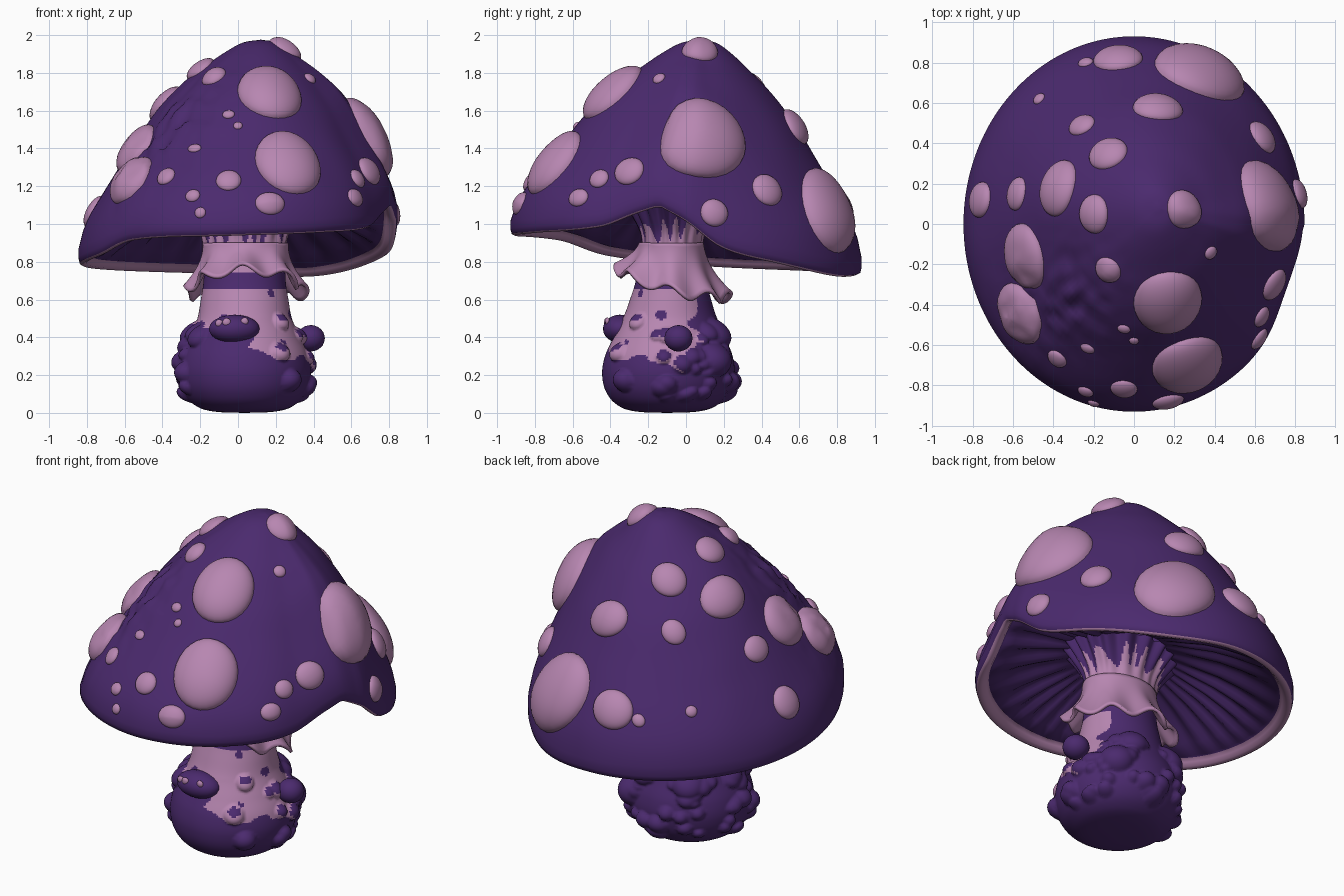
import bpy, bmesh, random
from math import sin, cos, pi, tau, sqrt, exp, degrees, atan2
from mathutils import Vector, noise
from mathutils.bvhtree import BVHTree

random.seed(4)
if "Cube" in bpy.data.objects:
    bpy.data.objects.remove(bpy.data.objects["Cube"])


def material(name, rgb):
    m = bpy.data.materials.new(name)
    m.use_nodes = True
    m.diffuse_color = (*rgb, 1)
    m.node_tree.nodes["Principled BSDF"].inputs["Base Color"].default_value = (*rgb, 1)
    return m


PURPLE = material("deep purple", (0.070, 0.023, 0.156))
PINK = material("dusty pink", (0.475, 0.240, 0.440))


def finish(name, bm, mats):
    me = bpy.data.meshes.new(name)
    bm.to_mesh(me)
    for p in me.polygons:
        p.use_smooth = True
    for m in mats:
        me.materials.append(m)
    ob = bpy.data.objects.new(name, me)
    bpy.context.collection.objects.link(ob)
    return ob


def loft(rows, seg, point, rule=None):
    """Skin of rings; point(row, angle) gives positions, rule(row, centre) the colour."""
    bm = bmesh.new()
    grid = [[bm.verts.new(point(r, tau * j / seg)) for j in range(seg)] for r in range(rows)]
    for r in range(rows - 1):
        for j in range(seg):
            k = (j + 1) % seg
            f = bm.faces.new((grid[r][j], grid[r + 1][j], grid[r + 1][k], grid[r][k]))
            if rule:
                f.material_index = rule(r, f.calc_center_median())
    bmesh.ops.remove_doubles(bm, verts=bm.verts, dist=0.0004)
    bmesh.ops.recalc_face_normals(bm, faces=bm.faces)
    return bm


def interp(table, x):
    """Smooth curve through (x, value) pairs."""
    for i in range(len(table) - 1):
        (x0, y0), (x1, y1) = table[i], table[i + 1]
        if x <= x1:
            xp, yp = table[max(i - 1, 0)]
            xn, yn = table[min(i + 2, len(table) - 1)]
            m0, m1 = (y1 - yp) / (x1 - xp), (yn - y0) / (xn - x0)
            s, d = (x - x0) / (x1 - x0), x1 - x0
            return ((1 + 2 * s) * (1 - s) ** 2 * y0 + s * (1 - s) ** 2 * d * m0
                    + s * s * (3 - 2 * s) * y1 + s * s * (s - 1) * d * m1)
    return table[-1][1]


# Cap: dome over a wavy rim, rolled lip and ribbed gills
RIM = [(-9, 1.11), (0, 1.03), (12, .89), (30, .815), (60, .74), (90, .75), (150, .775), (180, .8),
       (208, .85), (228, .93), (270, .955), (300, .97), (330, 1.0), (343, 1.07), (351, 1.11)]
DOME = [(0, 1), (.1, .985), (.2, .935), (.3, .87), (.4, .8), (.5, .715), (.6, .62),
        (.7, .505), (.8, .385), (.9, .26), (.97, .15), (1, .06)]
LIP = [(1.0, .02), (.992, -.008), (.975, -.016), (.95, -.008), (.93, .01), (.915, .03)]
GILLS = [(.9, .05), (.82, .22), (.7, .45), (.58, .64), (.46, .78), (.36, .9), (.27, 1)]
N_DOME = 41


def cap_point(r, a):
    d = degrees(a)
    rim = interp(RIM, d if d <= 351 else d - 360)
    if r < N_DOME:
        t = r / (N_DOME - 1)
        z = rim + (1.975 - rim) * interp(DOME, t)
        cx, cy = .12 * (1 - t), .08 * (1 - t)
    elif r < N_DOME + len(LIP):
        t, dz = LIP[r - N_DOME]
        z, cx, cy = rim + dz, 0, 0
    else:
        t, g = GILLS[r - N_DOME - len(LIP)]
        z = rim + .02 + (1.1 - rim) * g + .018 * sin(30 * a + 3 * sin(4 * a)) * sin(pi * g)
        cx, cy = .04 * (1 - t), -.07 * (1 - t)
    # the edge is drawn in beside the arch
    dent = .04 * t * exp(-((d - 338) / 16) ** 2)
    p = Vector((cx + (.845 - dent) * t * cos(a), cy + .93 * t * sin(a), z))
    if r < N_DOME:
        # gnarled patch on the front right shoulder, fuller sides
        w = exp(-((p.x + .4) ** 2 + (p.y + .4) ** 2) / .06)
        p.z += .05 * w * noise.noise(p * 13) + .012 * t * noise.noise(p * 4)
        p.z += .09 * exp(-((p.x - .63) ** 2 + (p.y - .1) ** 2) / .05) * (1 - t ** 6)
        p.z += .04 * exp(-((p.x + .38) ** 2 + (p.y - .12) ** 2) / .06) * (1 - t ** 6)
    return p


def cap_rule(r, c):
    return int(N_DOME < r < N_DOME + len(LIP) - 1)


cap_bm = loft(N_DOME + len(LIP) + len(GILLS), 176, cap_point, cap_rule)
tree = BVHTree.FromBMesh(cap_bm)
finish("cap", cap_bm, [PURPLE, PINK])

# Raised spots: (projection side, across, up, half width, half height)
RAYS = {"front": lambda u, v: ((u, -3, v), (0, 1, 0)),
        "side": lambda u, v: ((3, u, v), (-1, 0, 0)),
        "top": lambda u, v: ((u, v, 4), (0, 0, -1))}
SPOTS = {
    "front": [(.17, 1.7, .18, .2), (.27, 1.325, .185, .205), (-.05, 1.23, .067, .065), (.17, 1.11, .08, .065),
              (-.38, 1.25, .053, .053), (-.24, 1.15, .04, .037), (-.2, 1.06, .03, .03),
              (-.23, 1.4, .037, .028), (-.05, 1.58, .033, .028), (0, 1.52, .024, .024), (.38, 1.77, .035, .035)],
    "side": [(.08, 1.46, .265, .235), (-.3, 1.28, .085, .08), (-.46, 1.24, .055, .053), (-.57, 1.14, .06, .05),
             (.43, 1.18, .09, .09), (.15, 1.06, .075, .075)],
    "top": [(.25, .07, .1, .105), (.12, .58, .13, .105), (-.08, .82, .125, .11), (-.13, .35, .105, .095),
            (-.26, .49, .075, .065), (-.2, .05, .085, .1), (-.38, .18, .12, .15), (-.58, .15, .075, .085),
            (-.76, .12, .095, .09), (-.54, -.16, .15, .165), (-.57, -.45, .15, .165), (-.13, -.23, .07, .07),
            (.335, .755, .265, .22), (-.24, .8, .04, .035), (-.47, .62, .033, .033)]}


def spot_on_cap(side, u, v, ru, rv):
    o, d = RAYS[side](u, v)
    c, n, _, _ = tree.ray_cast(Vector(o), Vector(d))
    up = Vector((0, 1, 0)) if side == "top" else Vector((0, 0, 1))
    ax = up.cross(n).normalized()
    ay = n.cross(ax)
    height = .4 * min(ru, rv) + .006

    def dome(r, a):
        s = sin(r / 10 * pi / 2)
        q = tree.find_nearest(c + ax * (ru * s * cos(a)) + ay * (rv * s * sin(a)))[0]
        return q + n * (height * sqrt(max(0, 1 - s * s)) - .004 * (r == 10))
    bm = loft(11, 28, dome)
    bm.normal_update()
    if sum((f.normal * f.calc_area() for f in bm.faces), Vector()).dot(n) < 0:
        bmesh.ops.reverse_faces(bm, faces=bm.faces)
    finish("cap_spot", bm, [PINK])


for side, spots in SPOTS.items():
    for s in spots:
        spot_on_cap(side, *s)

# Stem: warty bulb, narrow neck, flare into the gills
STEM = [(0, 0), (.004, .14), (.03, .245), (.1, .32), (.2, .35), (.3, .338), (.4, .295), (.5, .25),
        (.6, .225), (.7, .205), (.85, .195), (.95, .205), (1.03, .245), (1.13, .31)]
ROWS = 120


def stem_axis(z):
    return .035, -.1 + .03 * min(z, 1)


# Low lumps, raised out of the bulb's own surface, mostly at the back
LUMPS = [(Vector((.22, -.35, .32)), .05), (Vector((.28, -.33, .17)), .055), (Vector((-.23, -.26, .42)), .065),
         (Vector((.22, -.25, .48)), .045), (Vector((-.27, -.08, .43)), .065), (Vector((.24, .14, .28)), .085),
         (Vector((-.12, .15, .41)), .08), (Vector((.14, .14, .41)), .08)]
for i in range(60):
    a, z = random.uniform(-.25, pi + .4), random.uniform(.06, .44)
    cx, cy = stem_axis(z)
    rad = interp(STEM, z)
    LUMPS.append((Vector((cx + rad * cos(a), cy + rad * sin(a), z)), random.uniform(.03, .055)))


def stem_point(r, a):
    t = r / (ROWS - 1)
    z = 1.13 * t ** 1.25
    rad = max(0, interp(STEM, z))
    cx, cy = stem_axis(z)
    if z > .85:
        rad *= 1 + .06 * sin(18 * a + sin(3 * a)) * (z - .85) / .2
    k = min(1, max(0, (z - .5) / .4))
    p = Vector((cx + rad * (1 + .12 * k) * cos(a), cy + rad * (1 - .18 * k) * sin(a), z))
    if .02 < z < .6:
        push = max(.85 * s * max(0, 1 - ((p - c).length / (1.15 * s)) ** 2) ** .7 for c, s in LUMPS)
        p += Vector((cos(a), sin(a), 0)) * push
    return p


def stem_rule(r, c):
    n = noise.noise(c * 7)
    if c.z > .85:
        a = atan2(c.y + .07, c.x - .035)
        return int(c.z < .975 + .045 * sin(a) + .06 * sin(16 * a + 2 * sin(5 * a)))
    if .655 < c.z < .74 or any((c - p).length < s for p, s in LUMPS):
        return 0
    edge = .4 - .38 * c.x + .1 * n
    return int(c.z > edge and c.y < .03 + .1 * n and noise.noise(c * 9 + Vector((5, 2, 1))) < .45)


finish("stem", loft(ROWS, 170, stem_point, stem_rule), [PURPLE, PINK])


# Ruffled collar, higher at the front
def collar_point(r, a):
    t = r / 14
    ruffle = .6 * sin(8 * a + .6) + .4 * sin(5 * a)
    rad = .193 + .105 * t ** 2 + .026 * ruffle * t * t
    end = .665 - .075 * sin(a) + .028 * sin(8 * a + 2) - .02 * cos(2 * a)
    return Vector((.04 + (1.13 - .08 * t) * rad * cos(a), -.078 + rad * (.84 + .16 * t) * sin(a),
                   .9 + (end - .9) * t))


collar = finish("collar", loft(15, 120, collar_point), [PINK])
shell = collar.modifiers.new("thickness", "SOLIDIFY")
shell.thickness = .018
shell.offset = 0


# Large separate warts, the front one flecked
def wart(name, c, size, mat=PURPLE):
    bm = bmesh.new()
    bmesh.ops.create_icosphere(bm, subdivisions=3, radius=1)
    for v in bm.verts:
        v.co = Vector(c) + Vector(size) * v.co
    finish(name, bm, [mat])


wart("side_wart", (.385, -.04, .395), (.075, .075, .07))
wart("front_wart", (-.02, -.35, .445), (.135, .09, .075))
for x, y, z, r in [(-.06, -.422, .48, .022), (.035, -.416, .485, .02), (-.1, -.41, .475, .02)]:
    wart("wart_fleck", (x, y, z), (r, .012, r))
    bpy.context.collection.objects[-1].data.materials[0] = PINK
